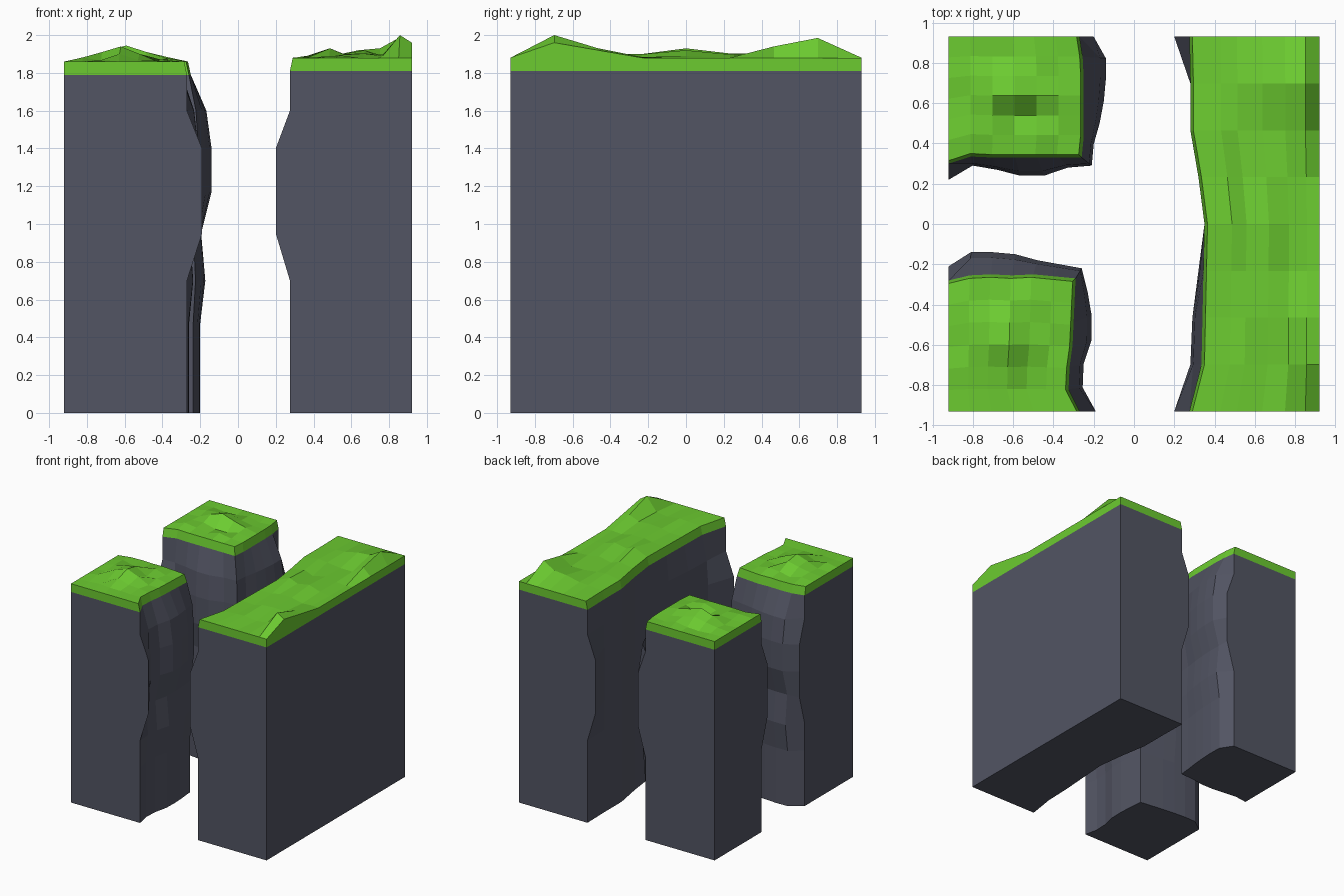
import bpy, random

if "Cube" in bpy.data.objects:
    bpy.data.objects.remove(bpy.data.objects["Cube"])

random.seed(4)


def material(name, rgb):
    m = bpy.data.materials.new(name)
    m.diffuse_color = (*rgb, 1)
    m.use_nodes = True
    m.node_tree.nodes["Principled BSDF"].inputs["Base Color"].default_value = m.diffuse_color
    return m


ROCK = material("rock", (0.085, 0.09, 0.125))
GRASS = material("grass", (0.15, 0.6, 0.03))

# Heights of the rock courses, and how far each bulges (tile edge / inner wall)
LEVELS = [0, 0.23, 0.47, 0.70, 0.95, 1.17, 1.40, 1.60, 1.80]
EDGE = [0, 0, 0, 0, 1, 1, 1, 0, 0]
INNER = [0.45, 0.45, 0.45, 0.7, 0.5, 1, 1, 0.75, 0]


def make(name, verts, faces, mat):
    me = bpy.data.meshes.new(name)
    me.from_pydata(verts, [], faces)
    me.materials.append(mat)
    ob = bpy.data.objects.new(name, me)
    bpy.context.collection.objects.link(ob)
    bpy.context.view_layer.objects.active = ob
    bpy.ops.object.mode_set(mode='EDIT')
    bpy.ops.mesh.select_all(action='SELECT')
    bpy.ops.mesh.normals_make_consistent(inside=False)
    bpy.ops.object.mode_set(mode='OBJECT')
    return ob


def cliff(name, corner, cols, rows, x_in, x_out, y_in, y_out, rim, peaks, far_edge=False):
    """Block with flat outer walls at corner and rugged walls at x_in/y_in that bulge to x_out/y_out."""
    cx, cy = corner
    nx, ny = len(cols) - 1, len(rows) - 1

    def pos(i, j, k, inset=0.0):
        wx = EDGE[k] if j == 0 or (far_edge and j == ny) else INNER[k]
        wy = EDGE[k] if i == 0 else INNER[k]
        xe = x_in[j] + (x_out[j] - x_in[j]) * wx
        ye = y_in[i] + (y_out[i] - y_in[i]) * wy
        xe += inset if cx > xe else -inset
        if not far_edge:
            ye += inset if cy > ye else -inset
        return cx + (xe - cx) * cols[i], cy + (ye - cy) * rows[j]

    ring = ([(i, 0) for i in range(nx)] + [(nx, j) for j in range(ny)] +
            [(i, ny) for i in range(nx, 0, -1)] + [(0, j) for j in range(ny, 0, -1)])
    n = len(ring)

    # Rock wall and underside
    z_of = LEVELS[:-1] + [rim]
    verts = [(*pos(i, j, k), z) for k, z in enumerate(z_of) for i, j in ring]
    faces = [(k * n + a, k * n + (a + 1) % n, (k + 1) * n + (a + 1) % n, (k + 1) * n + a)
             for k in range(len(z_of) - 1) for a in range(n)]
    faces.append(tuple(range(n))[::-1])
    make(name + "_rock", verts, faces, ROCK)

    # Bumpy turf with a skirt down to the rock
    verts, index = [], {}
    for i in range(nx + 1):
        for j in range(ny + 1):
            on_rim = i in (0, nx) or j in (0, ny)
            z = rim + 0.07 + (0 if on_rim else random.uniform(-0.01, 0.025))
            z = peaks.get((i, j), z)
            index[i, j] = len(verts)
            verts.append((*pos(i, j, len(LEVELS) - 1, 0.015), z))
    faces = [(index[i, j], index[i + 1, j], index[i + 1, j + 1], index[i, j + 1])
             for i in range(nx) for j in range(ny)]
    b = len(verts)
    verts += [(*pos(i, j, len(LEVELS) - 1), rim) for i, j in ring]
    faces += [(b + a, b + (a + 1) % n, index[ring[(a + 1) % n]], index[ring[a]]) for a in range(n)]
    make(name + "_grass", verts, faces, GRASS)


even7 = [i / 6 for i in range(7)]
even9 = [i / 8 for i in range(9)]

# Long block on the right
cliff("right_cliff", (0.92, -0.93), [0, 0.11, 0.27, 0.45, 0.65, 0.78, 1], even9,
      [0.275, 0.335, 0.34, 0.345, 0.35, 0.32, 0.28, 0.28, 0.275],
      [0.2, 0.28, 0.29, 0.32, 0.35, 0.32, 0.28, 0.28, 0.2],
      [0.93] * 7, [0.93] * 7, 1.81,
      {(1, 1): 2.0, (0, 1): 1.96, (0, 2): 1.92, (1, 2): 1.93, (1, 7): 1.985, (2, 7): 1.93,
       (1, 6): 1.94, (5, 4): 1.93, (3, 4): 1.92, (3, 7): 1.92, (2, 1): 1.89}, True)

# Front left pillar
cliff("front_pillar", (-0.92, -0.93), even7, even7,
      [-0.27, -0.325, -0.32, -0.305, -0.30, -0.295, -0.29],
      [-0.19, -0.255, -0.25, -0.21, -0.21, -0.23, -0.26],
      [-0.28, -0.255, -0.25, -0.255, -0.25, -0.26, -0.27],
      [-0.21, -0.14, -0.14, -0.15, -0.18, -0.20, -0.22], 1.79,
      {(3, 3): 1.94, (2, 3): 1.91, (4, 3): 1.90, (3, 2): 1.90, (3, 4): 1.92, (2, 4): 1.90})

# Back left pillar
cliff("back_pillar", (-0.92, 0.93), even7, even7,
      [-0.27, -0.255, -0.25, -0.25, -0.25, -0.25, -0.26],
      [-0.20, -0.14, -0.14, -0.15, -0.17, -0.20, -0.21],
      [0.30, 0.335, 0.33, 0.33, 0.33, 0.33, 0.33],
      [0.22, 0.29, 0.27, 0.24, 0.24, 0.28, 0.29], 1.79,
      {(3, 3): 1.945, (2, 3): 1.91, (4, 3): 1.91, (3, 2): 1.91, (3, 4): 1.85, (4, 4): 1.85, (2, 2): 1.89})
